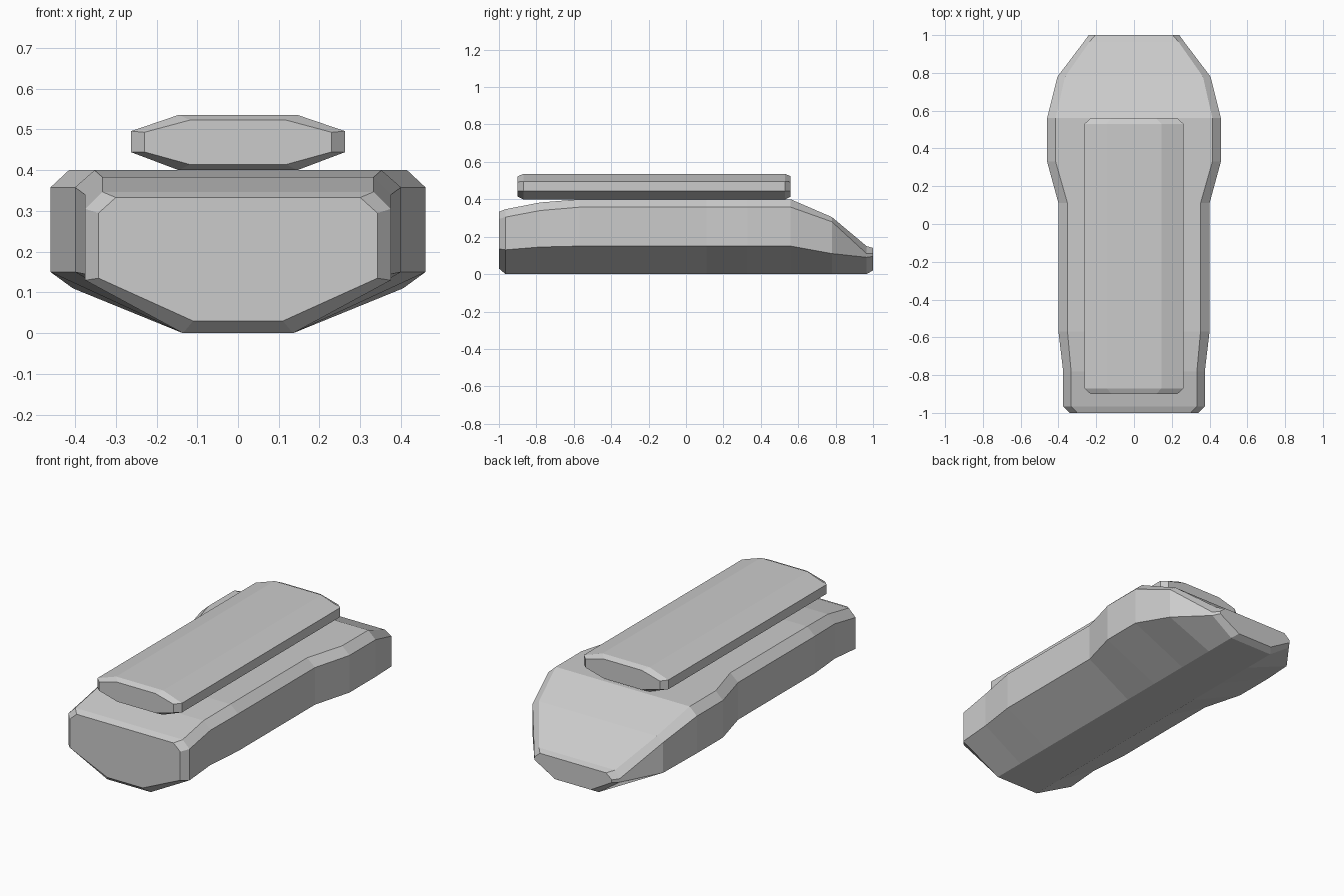
import bpy, bmesh

if "Cube" in bpy.data.objects:
    bpy.data.objects.remove(bpy.data.objects["Cube"])


def loft(name, sections):
    """Skin eight-sided mirrored sections along y.
    Each: y, (bottom x, z), (lower side x, z), (upper side x, z), (top x, z)"""
    bm = bmesh.new()
    rings = []
    for y, *half in sections:
        loop = half + [(-x, z) for x, z in reversed(half)]
        rings.append([bm.verts.new((x, y, z)) for x, z in loop])
    n = len(rings[0])
    for a, b in zip(rings, rings[1:]):
        for i in range(n):
            j = (i + 1) % n
            bm.faces.new((a[i], a[j], b[j], b[i]))
    bm.faces.new(rings[0])
    bm.faces.new(rings[-1])
    bmesh.ops.recalc_face_normals(bm, faces=bm.faces)
    mesh = bpy.data.meshes.new(name)
    bm.to_mesh(mesh)
    bm.free()
    obj = bpy.data.objects.new(name, mesh)
    bpy.context.collection.objects.link(obj)
    return obj


# Lower hull: y, side half-width, lower z, upper z, top half-width, top z
stations = [
    (-0.965, 0.375, 0.13, 0.305, 0.333, 0.347),
    (-0.78, 0.375, 0.145, 0.34, 0.333, 0.383),
    (-0.57, 0.40, 0.15, 0.358, 0.352, 0.40),
    (0.11, 0.40, 0.15, 0.358, 0.352, 0.40),
    (0.33, 0.46, 0.15, 0.358, 0.415, 0.40),
    (0.56, 0.46, 0.15, 0.358, 0.415, 0.40),
    (0.78, 0.405, 0.11, 0.28, 0.365, 0.305),
    (0.965, 0.265, 0.09, 0.11, 0.235, 0.15),
]
hull = [(y, (0.135, 0), (w, zl), (w, zu), (t, zt))
        for y, w, zl, zu, t, zt in stations]
# chamfered end caps
hull.insert(0, (-1, (0.11, 0.03), (0.342, 0.135), (0.342, 0.295), (0.30, 0.333)))
hull.append((1, (0.11, 0.02), (0.24, 0.095), (0.24, 0.11), (0.205, 0.14)))
loft("lower_hull", hull)

# Upper slab with chamfered ends
full = [(0.145, 0.40), (0.262, 0.444), (0.262, 0.496), (0.145, 0.536)]
cap = [(0.118, 0.414), (0.23, 0.445), (0.23, 0.493), (0.118, 0.523)]
loft("upper_slab", [(-0.9, *cap), (-0.87, *full), (0.53, *full), (0.56, *cap)])
